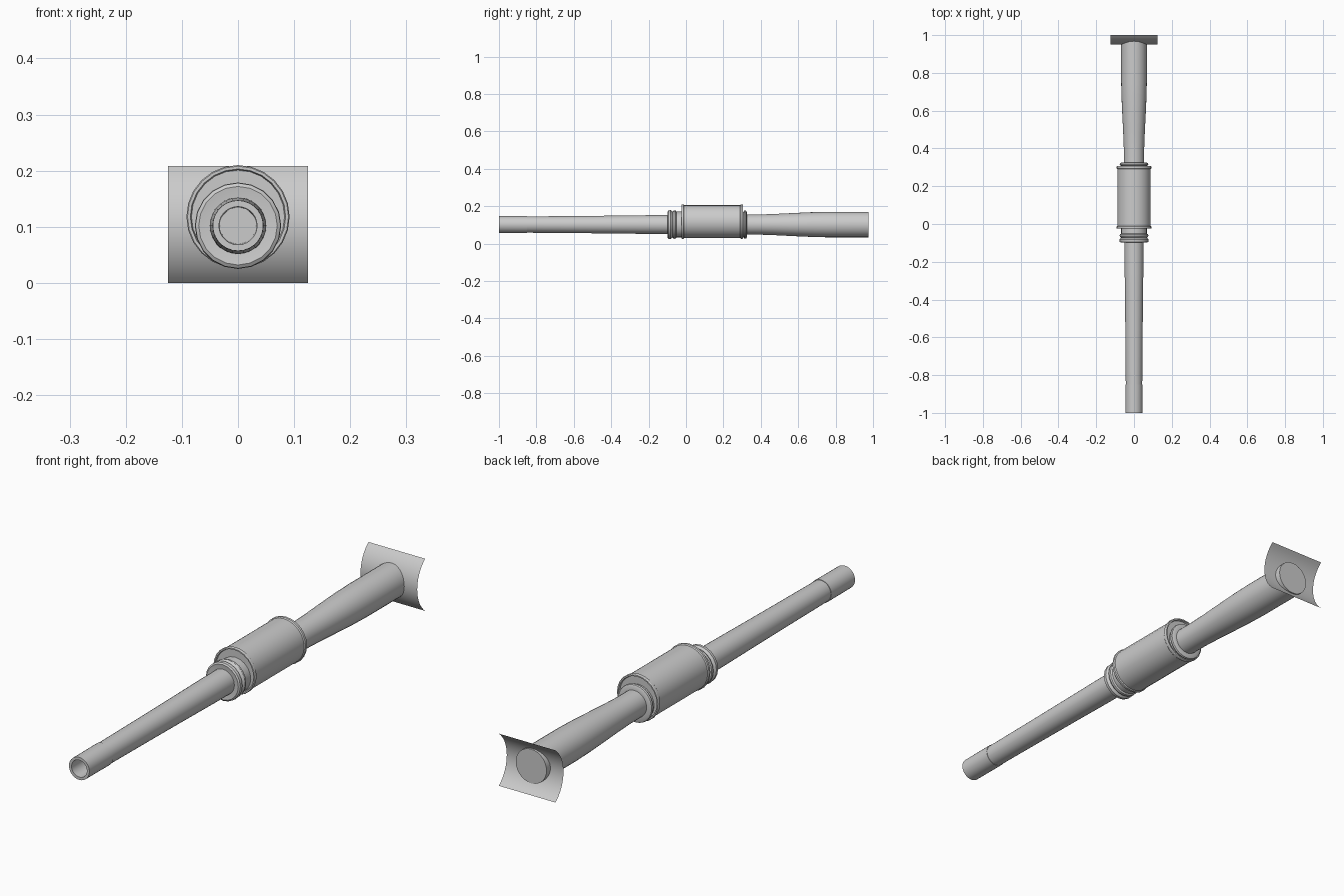
import bpy, bmesh, math

if "Cube" in bpy.data.objects:
    bpy.data.objects.remove(bpy.data.objects["Cube"])

gray = bpy.data.materials.new("plain gray")
gray.diffuse_color = (0.6, 0.6, 0.6, 1)
gray.use_nodes = True
gray.node_tree.nodes["Principled BSDF"].inputs["Base Color"].default_value = gray.diffuse_color


def finish(name, bm, normals=True):
    if normals:
        bmesh.ops.recalc_face_normals(bm, faces=bm.faces)
    mesh = bpy.data.meshes.new(name)
    bm.to_mesh(mesh)
    bm.free()
    mesh.materials.append(gray)
    ob = bpy.data.objects.new(name, mesh)
    bpy.context.collection.objects.link(ob)
    bpy.ops.object.select_all(action='DESELECT')
    ob.select_set(True)
    bpy.context.view_layer.objects.active = ob
    bpy.ops.object.shade_smooth_by_angle(angle=math.radians(32))
    return ob


def lathe(name, profile, z, sides):
    """Turn (y, radius) points round an axis along y and cap both ends."""
    bm = bmesh.new()
    rings = []
    for y, r in profile:
        rings.append([bm.verts.new((r * math.sin(2 * math.pi * i / sides), y,
                                    z + r * math.cos(2 * math.pi * i / sides)))
                      for i in range(sides)])
    for a, b in zip(rings, rings[1:]):
        for i in range(sides):
            j = (i + 1) % sides
            bm.faces.new((a[i], a[j], b[j], b[i]))
    bm.faces.new(rings[0])
    bm.faces.new(rings[-1])
    return finish(name, bm)


AXIS = 0.102

# Hollow end tube, slightly wider than the pipe behind it
lathe("end_tube", [(-0.80, 0.032), (-1.0, 0.034), (-1.0, 0.045),
                   (-0.85, 0.0455), (-0.85, 0.040)], AXIS, 28)

# Gently tapering front pipe
lathe("front_pipe", [(-0.855, 0.0435), (-0.6, 0.0455), (-0.4, 0.0475),
                     (-0.2, 0.050), (0.0, 0.051)], AXIS, 28)

# Stepped front collar: two rounded rings and a neck
lathe("front_collar", [(-0.095, 0.050), (-0.098, 0.070), (-0.094, 0.076),
                       (-0.082, 0.077), (-0.077, 0.072), (-0.073, 0.068),
                       (-0.069, 0.073), (-0.063, 0.076), (-0.055, 0.075),
                       (-0.051, 0.069), (-0.015, 0.069)], AXIS, 20)

# Offset drum with a raised rim at each end
lathe("drum", [(-0.018, 0.070), (-0.018, 0.083), (-0.025, 0.085),
               (-0.025, 0.090), (-0.022, 0.092), (-0.014, 0.092),
               (-0.010, 0.0885), (0.290, 0.0885), (0.294, 0.092),
               (0.303, 0.092), (0.306, 0.090), (0.306, 0.085),
               (0.298, 0.083), (0.298, 0.070)], 0.118, 24)

# Rear collar ring
lathe("rear_collar", [(0.29, 0.068), (0.308, 0.068), (0.311, 0.074),
                      (0.316, 0.076), (0.322, 0.074), (0.325, 0.068),
                      (0.325, 0.050)], AXIS, 24)

# Flaring rear pipe, closed at its flat end
lathe("rear_pipe", [(0.29, 0.0535), (0.40, 0.054), (0.48, 0.057),
                    (0.58, 0.062), (0.67, 0.066), (0.75, 0.068),
                    (0.975, 0.068)], AXIS, 28)

# Curved saddle plate, a thin sheet bowed about the x axis
bm = bmesh.new()
half, bow = 0.104, 0.05
radius = (half ** 2 + bow ** 2) / (2 * bow)
arc = math.asin(half / radius)
rows = []
for k in range(17):
    t = arc * (k / 8 - 1)
    y = 1.0 - bow + radius * (1 - math.cos(t))
    rows.append([bm.verts.new((x, y, half + radius * math.sin(t)))
                 for x in (-0.125, 0.125)])
for a, b in zip(rows, rows[1:]):
    bm.faces.new((a[0], a[1], b[1], b[0]))
finish("saddle_plate", bm, normals=False)
